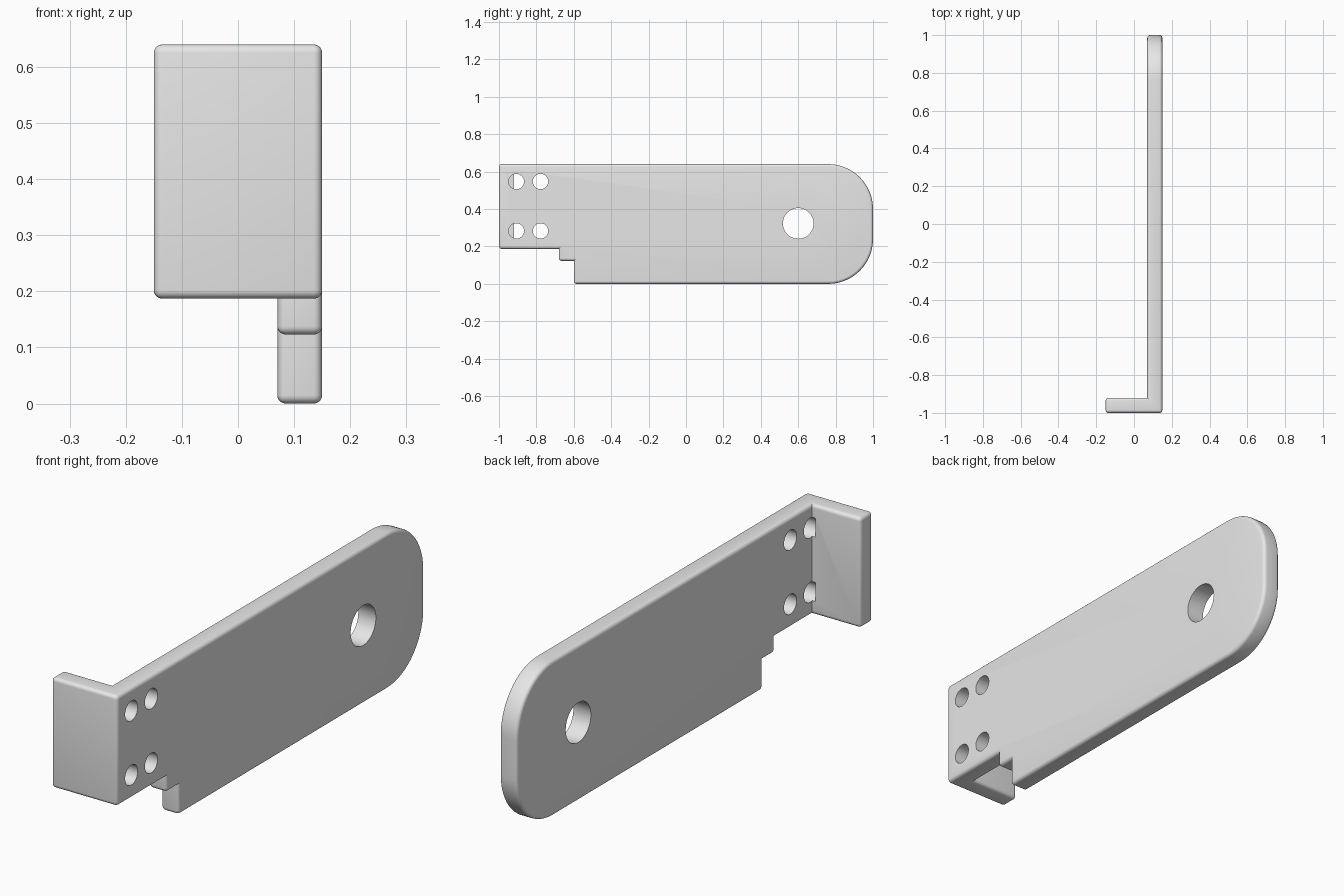
import bpy, bmesh, math
from mathutils import Matrix, Vector

cube = bpy.data.objects.get("Cube")
if cube:
    bpy.data.objects.remove(cube, do_unlink=True)

OUTER, INNER, FLANGE_END = 0.15, 0.07, -0.15
TOP, LIP, STEP = 0.64, 0.187, 0.123
FRONT, FLANGE_BACK, BACK = -1.0, -0.92, 1.0
END_R, BEVEL = 0.24, 0.015


def arc(cy, cz, r, start, end, n=20):
    """Points of an arc in the side plane."""
    angles = [math.radians(start + (end - start) * i / n) for i in range(n + 1)]
    return [(cy + r * math.cos(a), cz + r * math.sin(a)) for a in angles]


def extrude(bm, faces, x):
    """Extrude flat faces along the width and return the new caps."""
    new = bmesh.ops.extrude_face_region(bm, geom=faces)["geom"]
    for v in new:
        if isinstance(v, bmesh.types.BMVert):
            v.co.x = x
    return [f for f in new if isinstance(f, bmesh.types.BMFace)]


def make_object(name, bm):
    mesh = bpy.data.meshes.new(name)
    bm.to_mesh(mesh)
    bm.free()
    obj = bpy.data.objects.new(name, mesh)
    bpy.context.collection.objects.link(obj)
    return obj


# Side plate outline: stepped bottom and rounded rear end
bm = bmesh.new()
seam = [bm.verts.new((OUTER, FLANGE_BACK, z)) for z in (LIP, TOP)]
outline = [(-0.68, LIP), (-0.68, STEP), (-0.6, STEP), (-0.6, 0)]
outline += arc(BACK - END_R, END_R, END_R, -90, 0)
outline += arc(BACK - END_R, TOP - END_R, END_R, 0, 90)
plate = bm.faces.new([seam[0]] + [bm.verts.new((OUTER, y, z)) for y, z in outline] + [seam[1]])
corner = bm.faces.new([seam[0], seam[1], bm.verts.new((OUTER, FRONT, TOP)),
                       bm.verts.new((OUTER, FRONT, LIP))])

# Plate thickness, then the flange bent across the front
caps = extrude(bm, [plate, corner], INNER)
front_cap = min(caps, key=lambda f: f.calc_center_median().y)
old = [front_cap]
extrude(bm, old, FLANGE_END)
# Remove faces left inside the solid
inside = [f for f in bm.faces if all(abs(v.co.x - INNER) < 1e-5 for v in f.verts)
          and f.calc_center_median().y < FLANGE_BACK]
bmesh.ops.delete(bm, geom=inside, context="FACES_ONLY")
# Close the outer side if the extrusion moved its faces
if any(e.is_boundary for e in bm.edges):
    bmesh.ops.holes_fill(bm, edges=[e for e in bm.edges if e.is_boundary], sides=0)
bmesh.ops.recalc_face_normals(bm, faces=bm.faces[:])
bmesh.ops.dissolve_limit(bm, angle_limit=0.01, verts=bm.verts[:], edges=bm.edges[:])

# Round the outward corners only
sharp = [e for e in bm.edges if e.is_manifold and e.is_convex and e.calc_face_angle() > 0.5]
bmesh.ops.bevel(bm, geom=sharp, offset=BEVEL, offset_type="OFFSET", segments=5,
                profile=0.5, affect="EDGES", clamp_overlap=True)
bracket = make_object("bracket", bm)

# Screw holes and pivot hole
bm = bmesh.new()
holes = [(y, z, 0.041, 0.055) for y in (-0.907, -0.778) for z in (0.283, 0.547)]
holes.append((0.6, 0.323, 0.082, 0.0))
for y, z, radius, x_end in holes:
    x_start = OUTER + 0.05
    place = Matrix.Translation(Vector(((x_start + x_end) / 2, y, z))) @ Matrix.Rotation(math.pi / 2, 4, "Y")
    bmesh.ops.create_cone(bm, cap_ends=True, segments=48, radius1=radius, radius2=radius,
                          depth=x_start - x_end, matrix=place)
cutter = make_object("hole_cutter", bm)
cutter.hide_render = True

cut = bracket.modifiers.new("holes", "BOOLEAN")
cut.operation = "DIFFERENCE"
cut.solver = "EXACT"
cut.object = cutter
bpy.ops.object.select_all(action="DESELECT")
bracket.select_set(True)
bpy.context.view_layer.objects.active = bracket
bpy.ops.object.modifier_apply(modifier=cut.name)
bpy.data.objects.remove(cutter, do_unlink=True)

# Plain grey finish
grey = bpy.data.materials.new("light_grey")
grey.use_nodes = True
colour = (0.8, 0.8, 0.8, 1)
grey.diffuse_color = colour
grey.node_tree.nodes["Principled BSDF"].inputs["Base Color"].default_value = colour
bracket.data.materials.clear()
bracket.data.materials.append(grey)
bpy.ops.object.shade_smooth_by_angle(angle=math.radians(30))
